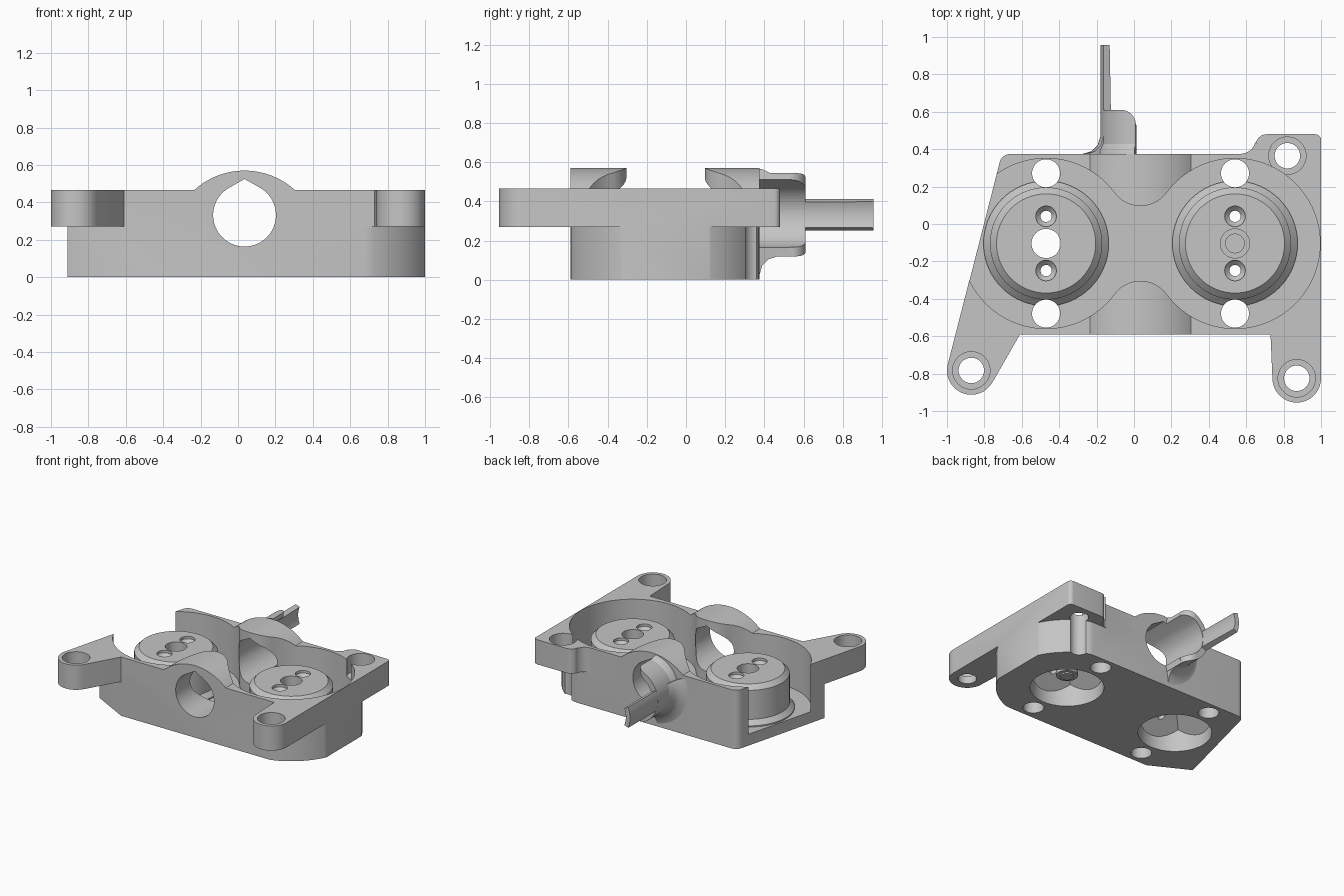
import bpy, bmesh
from math import cos, sin, radians, atan2, degrees, acos
from mathutils import Vector

cube = bpy.data.objects.get("Cube")
if cube:
    bpy.data.objects.remove(cube, do_unlink=True)

grey = bpy.data.materials.new("plain_grey")
grey.use_nodes = True
grey.diffuse_color = (0.56, 0.56, 0.56, 1)
grey.node_tree.nodes["Principled BSDF"].inputs["Base Color"].default_value = grey.diffuse_color


def arc(cx, cy, r, start, end, steps=16):
    """Points along an arc, angles in degrees."""
    angles = [radians(start + (end - start) * i / steps) for i in range(steps + 1)]
    return [(cx + r * cos(a), cy + r * sin(a)) for a in angles]


def finish(name, bm):
    bmesh.ops.remove_doubles(bm, verts=bm.verts[:], dist=1e-5)
    loose = [e for e in bm.edges if not e.link_faces]
    bmesh.ops.delete(bm, geom=loose, context="EDGES")
    bmesh.ops.recalc_face_normals(bm, faces=bm.faces[:])
    mesh = bpy.data.meshes.new(name)
    bm.to_mesh(mesh)
    bm.free()
    mesh.materials.append(grey)
    ob = bpy.data.objects.new(name, mesh)
    bpy.context.collection.objects.link(ob)
    return ob


def prism(name, outline, low, high, axis="z"):
    """Extrude an outline along z, or an x-z outline along y."""
    bm = bmesh.new()
    place = (lambda a, b, h: (a, b, h)) if axis == "z" else (lambda a, b, h: (a, h, b))
    face = bm.faces.new([bm.verts.new(place(a, b, low)) for a, b in outline])
    grown = bmesh.ops.extrude_face_region(bm, geom=[face])["geom"]
    verts = [v for v in grown if isinstance(v, bmesh.types.BMVert)]
    shift = Vector(place(0, 0, high - low))
    bmesh.ops.translate(bm, verts=verts, vec=shift)
    return finish(name, bm)


def lathe(name, profile, place, start=0, end=360, steps=64):
    """Turn a closed (radius, height) profile, capping the ends of a partial turn."""
    bm = bmesh.new()
    rows = []
    for i in range(steps + 1):
        a = radians(start + (end - start) * i / steps)
        rows.append([bm.verts.new(place(r * cos(a), r * sin(a), h)) for r, h in profile])
    n = len(profile)
    for one, two in zip(rows, rows[1:]):
        for k in range(n):
            bm.faces.new((one[k], one[(k + 1) % n], two[(k + 1) % n], two[k]))
    if end - start < 360:
        bm.faces.new(rows[0])
        bm.faces.new(rows[-1])
    return finish(name, bm)


def combine(target, other, operation):
    mod = target.modifiers.new(operation.lower(), "BOOLEAN")
    mod.operation = operation
    mod.solver = "EXACT"
    mod.object = other
    bpy.context.view_layer.objects.active = target
    bpy.ops.object.modifier_apply(modifier=mod.name)
    bpy.data.objects.remove(other, do_unlink=True)


def rod(x, y, r, low, high):
    return prism("rod", arc(x, y, r, 0, 351, 39), low, high)


def drill(target, x, y, r, low, high):
    combine(target, rod(x, y, r, low, high), "DIFFERENCE")


TOP, LEDGE, FLOOR, POST_TOP = 0.465, 0.27, 0.09, 0.40
BACK, FRONT = 0.375, -0.59
POST_X, POST_Y = (-0.47, 0.54), -0.104
MID, BORE_Z = 0.035, 0.332
EARS = ((-0.87, -0.783), (0.87, -0.825), (0.82, 0.365))

# Mounting flange with three ears
corner = arc(-0.66, 0.315, 0.06, 90, 166, 8)
flange = (corner + arc(*EARS[0], 0.13, 166, 330) + [(-0.61, FRONT), (0.73, FRONT)]
          + arc(*EARS[1], 0.13, 180, 360) + arc(0.97, 0.45, 0.03, 0, 90, 6)
          + arc(0.71, 0.42, 0.06, 90, 180, 8) + arc(0.57, 0.455, 0.08, 0, -90, 8))
body = prism("pump_housing", flange, LEDGE, TOP)

# Lower tub, rounded around the +x pocket
tub = (corner + [(-0.912, -0.43), (-0.61, FRONT), (0.68, FRONT)]
       + arc(POST_X[1], POST_Y, 0.51, -71, -27) + [(1, POST_Y - 0.22), (1, POST_Y + 0.22)]
       + arc(POST_X[1], POST_Y, 0.51, 27, 69) + [(0.70, BACK)])
combine(body, prism("tub", tub, 0, 0.4), "UNION")

# Arched hump over the cross bore
half, rise = 0.27, 0.105
rad = (half * half + rise * rise) / (2 * rise)
spread = degrees(acos((rad - rise) / rad))
hump = arc(MID, TOP + rise - rad, rad, 90 - spread, 90 + spread, 28)
hump += [(MID - half, 0.36), (MID + half, 0.36)]
combine(body, prism("hump", hump, FRONT, BACK, "y"), "UNION")

# Two round pockets joined by a blended neck
R, gap = 0.455, (POST_X[1] - POST_X[0]) / 2
blend = (gap * gap + 0.04 - R * R) / (2 * R - 0.4)
off = blend + 0.2
t = degrees(atan2(off, gap))
pocket = (arc(POST_X[0], POST_Y, R, t, 360 - t, 56)[:-1]
          + arc(MID, POST_Y - off, blend, 180 - t, t)[:-1]
          + arc(POST_X[1], POST_Y, R, t - 180, 180 - t, 56)[:-1]
          + arc(MID, POST_Y + off, blend, -t, t - 180)[:-1])
combine(body, prism("pocket", pocket, FLOOR, 0.8), "DIFFERENCE")

# Teardrop cross bore
br, tip = 0.168, 0.193
lean = degrees(acos(br / tip))
bore = arc(MID, BORE_Z, br, 90 + lean, 450 - lean, 48) + [(MID, BORE_Z + tip)]
combine(body, prism("bore", bore, -0.8, 0.8, "y"), "DIFFERENCE")

# Posts with a chamfered cap and flared foot
post_profile = [(0.05, 0.05), (0.335, 0.05), (0.335, FLOOR + 0.01), (0.30, FLOOR + 0.045),
                (0.30, POST_TOP - 0.035), (0.265, POST_TOP), (0.05, POST_TOP)]
screw_profile = [(0, 0.1), (0.03, 0.1), (0.03, POST_TOP - 0.045), (0.055, POST_TOP - 0.02),
                 (0.055, 0.6), (0, 0.6)]
roof_profile = [(0, -0.2), (0.8, -0.2), (0, 0.365)]
for px in POST_X:
    def on_post(a, b, h):
        return px + a, POST_Y + b, h

    combine(body, lathe("post", post_profile, on_post), "UNION")
    # Round hollow below with a four-sided sloping roof
    hollow = rod(px, POST_Y, 0.265, -0.1, 0.5)
    combine(hollow, lathe("roof", roof_profile, on_post, 45, 405, 4), "INTERSECT")
    combine(body, hollow, "DIFFERENCE")
    drill(body, px, POST_Y, 0.078, 0.1, 0.6)
    for side in (-1, 1):
        y = POST_Y + side * 0.145
        screw = lathe("screw", screw_profile, lambda a, b, h: (px + a, y + b, h), steps=32)
        combine(body, screw, "DIFFERENCE")
        drill(body, px, POST_Y + side * 0.375, 0.075, -0.1, 0.6)

# Counterbored ear holes
for ex, ey in EARS:
    drill(body, ex, ey, 0.068, -0.1, 0.6)
    drill(body, ex, ey, 0.1, 0.33, 0.6)


# Half-round spout at the back with a flared root and a long tongue
def around_bore(a, b, h):
    return MID + a, h, BORE_Z + b


shell = [(0.16, 0.36), (0.215, 0.36), (0.215, 0.61), (0.16, 0.61)]
wide_root = [(0.172, 0.362), (0.31, 0.362), (0.31, BACK), (0.26, 0.39), (0.23, 0.42),
             (0.214, 0.47), (0.172, 0.47)]
slim_root = [(0.195, 0.362), (0.236, 0.362), (0.234, 0.39), (0.214, 0.43), (0.195, 0.43)]
tongue = [(0.171, 0.60), (0.2145, 0.60), (0.2145, 0.957), (0.178, 0.957)]
spout = lathe("spout_shell", shell, around_bore, 97, 263, 48)
combine(spout, prism("spout_bore", bore, 0.2, 0.8, "y"), "DIFFERENCE")
lip = arc(-0.07, 0.53, 0.08, 0, 90, 10) + [(-0.07, 0.65), (0.08, 0.65), (0.08, 0.53)]
combine(spout, prism("lip_trim", lip, 0, 0.8), "DIFFERENCE")
pieces = [body, spout,
          lathe("spout_lower_root", wide_root, around_bore, 158, 262, 32),
          lathe("spout_upper_root", slim_root, around_bore, 98, 158, 20),
          lathe("spout_tongue", tongue, around_bore, 158, 202, 16)]

for ob in pieces:
    bpy.ops.object.select_all(action="DESELECT")
    ob.select_set(True)
    bpy.context.view_layer.objects.active = ob
    bpy.ops.object.shade_smooth_by_angle(angle=radians(30))
